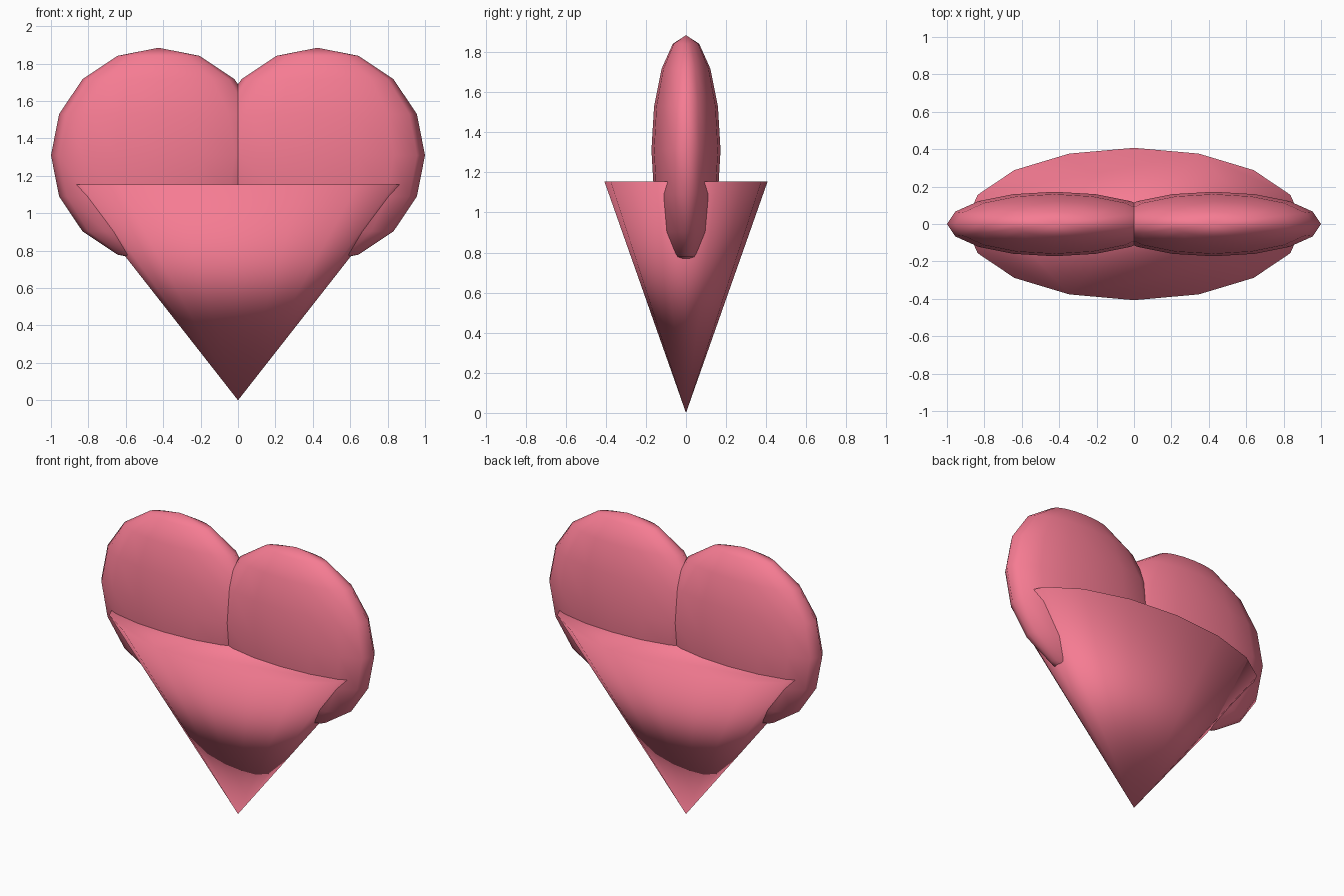
import bpy
import math

if "Cube" in bpy.data.objects:
    bpy.data.objects.remove(bpy.data.objects["Cube"])

pink = bpy.data.materials.new("pink")
pink.diffuse_color = (0.92, 0.2, 0.29, 1)
pink.use_nodes = True
pink.node_tree.nodes["Principled BSDF"].inputs["Base Color"].default_value = pink.diffuse_color


def finish(name, scale):
    """Name, squash, smooth and colour the active object."""
    obj = bpy.context.object
    obj.name = name
    obj.scale = scale
    bpy.ops.object.transform_apply(location=False, rotation=True, scale=True)
    bpy.ops.object.shade_smooth()
    obj.data.materials.append(pink)


# Two flattened round lobes that meet at the centre line
for side, name in ((-1, "left_lobe"), (1, "right_lobe")):
    bpy.ops.mesh.primitive_uv_sphere_add(
        segments=16, ring_count=8, radius=0.575, location=(side * 0.425, 0, 1.31))
    finish(name, (1, 0.3, 1))

# Flattened cone with its tip down and a closed flat top
bpy.ops.mesh.primitive_cone_add(
    vertices=16, radius1=0.905, radius2=0, depth=1.155,
    location=(0, 0, 1.155 / 2), rotation=(math.pi, 0, 0))
finish("lower_point", (1, 0.45, 1))
